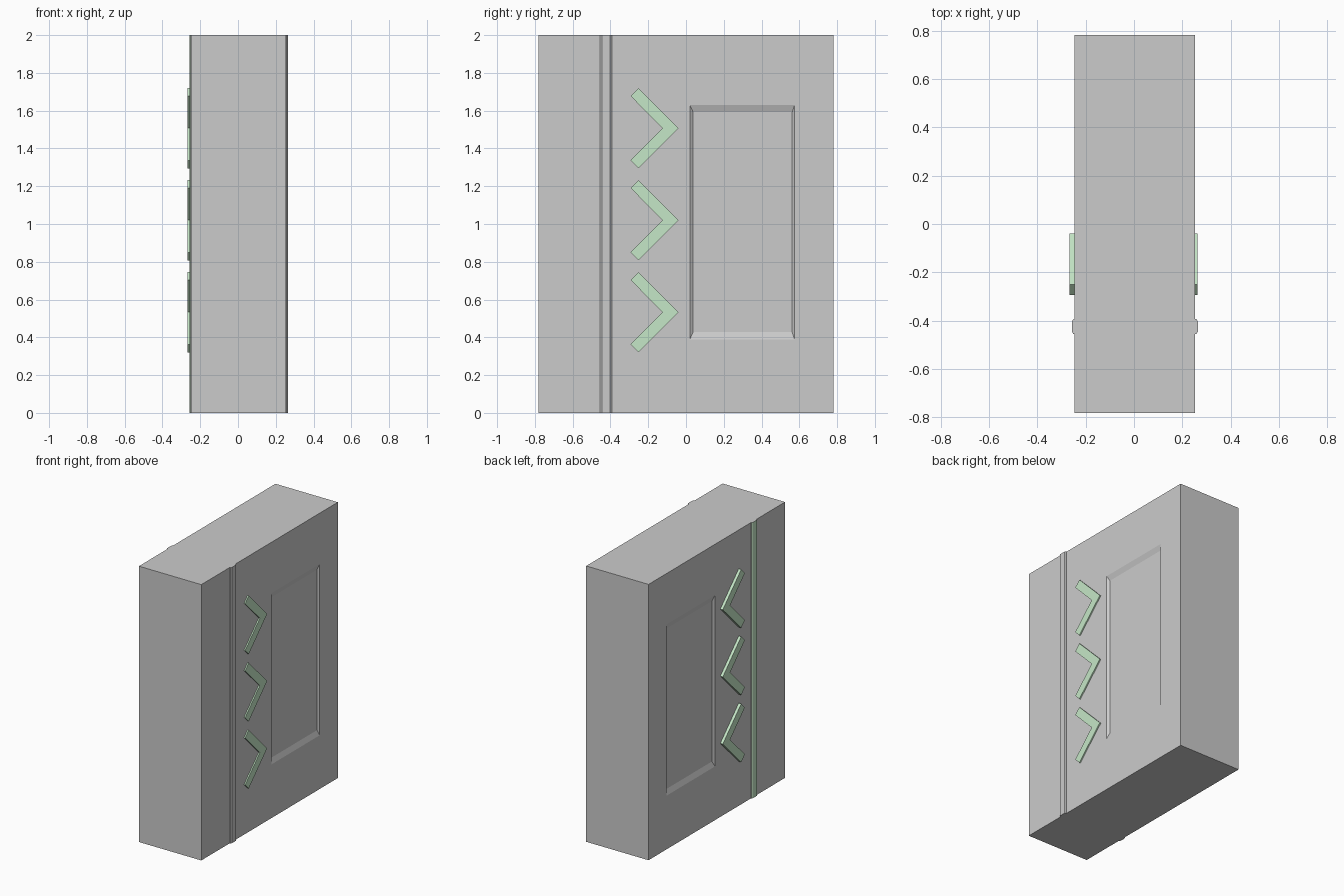
import bpy, bmesh

if "Cube" in bpy.data.objects:
    bpy.data.objects.remove(bpy.data.objects["Cube"])

X_LEFT, X_RIGHT = -0.247, 0.253      # main side faces
HALF_Y, HEIGHT = 0.782, 2.0

green = bpy.data.materials.new("green_glow")
green.diffuse_color = (0.56, 0.80, 0.57, 1)
green.use_nodes = True
green.node_tree.nodes["Principled BSDF"].inputs["Base Color"].default_value = green.diffuse_color
grey = bpy.data.materials.new("grey_body")
grey.diffuse_color = (0.6, 0.6, 0.6, 1)
grey.use_nodes = True
grey.node_tree.nodes["Principled BSDF"].inputs["Base Color"].default_value = grey.diffuse_color


def loft(name, ring_a, ring_b):
    """Closed solid between two matching rings of points."""
    bm = bmesh.new()
    a = [bm.verts.new(p) for p in ring_a]
    b = [bm.verts.new(p) for p in ring_b]
    n = len(a)
    bm.faces.new(a[::-1])
    bm.faces.new(b)
    for i in range(n):
        bm.faces.new((a[i], a[(i + 1) % n], b[(i + 1) % n], b[i]))
    bmesh.ops.recalc_face_normals(bm, faces=bm.faces)
    mesh = bpy.data.meshes.new(name)
    bm.to_mesh(mesh)
    bm.free()
    obj = bpy.data.objects.new(name, mesh)
    bpy.context.collection.objects.link(obj)
    return obj


def rect(x, y0, y1, z0, z1):
    return [(x, y0, z0), (x, y1, z0), (x, y1, z1), (x, y0, z1)]


# Main slab
body = loft("wall_body", rect(X_LEFT, -HALF_Y, HALF_Y, 0, HEIGHT),
            rect(X_RIGHT, -HALF_Y, HALF_Y, 0, HEIGHT))

# name, face position, outward direction, chevron thickness, strip thickness
sides = [("right", X_RIGHT, 1, 0.009, 0.011),
         ("left", X_LEFT, -1, 0.020, 0.009)]

for side, face, d, chevron_t, strip_t in sides:
    # Shallow panel recess with sloping borders
    depth = 0.013
    cutter = loft(f"{side}_recess_cutter",
                  rect(face - d * depth, 0.038, 0.562, 0.428, 1.592),
                  rect(face + d * depth, 0.002, 0.588, 0.350, 1.668))
    cutter.hide_render = True
    cutter.hide_set(True)
    cut = body.modifiers.new(f"{side}_recess", 'BOOLEAN')
    cut.object = cutter
    cut.operation = 'DIFFERENCE'
    cut.solver = 'EXACT'

    # Full-height trim strip with chamfered edges
    profile = [(face - d * 0.01, -0.455), (face + d * strip_t * 0.4, -0.455),
               (face + d * strip_t, -0.446), (face + d * strip_t, -0.402),
               (face + d * strip_t * 0.4, -0.393), (face - d * 0.01, -0.393)]
    strip = loft(f"{side}_trim_strip", [(x, y, 0) for x, y in profile],
                 [(x, y, HEIGHT) for x, y in profile])
    if side == "left":
        strip.data.materials.append(grey)
        strip.data.materials.append(green)
        for p in strip.data.polygons:
            if p.normal.x < -0.5:
                p.material_index = 1

    # Three arrow chevrons pointing to the back
    for i in range(3):
        z = 0.533 + i * 0.487
        shape = [(-0.040, 0), (-0.251, 0.212), (-0.293, 0.170),
                 (-0.124, 0), (-0.293, -0.170), (-0.251, -0.212)]
        chevron = loft(f"{side}_chevron_{i + 1}",
                       [(face - d * 0.01, y, z + h) for y, h in shape],
                       [(face + d * chevron_t, y, z + h) for y, h in shape])
        chevron.data.materials.append(green)
